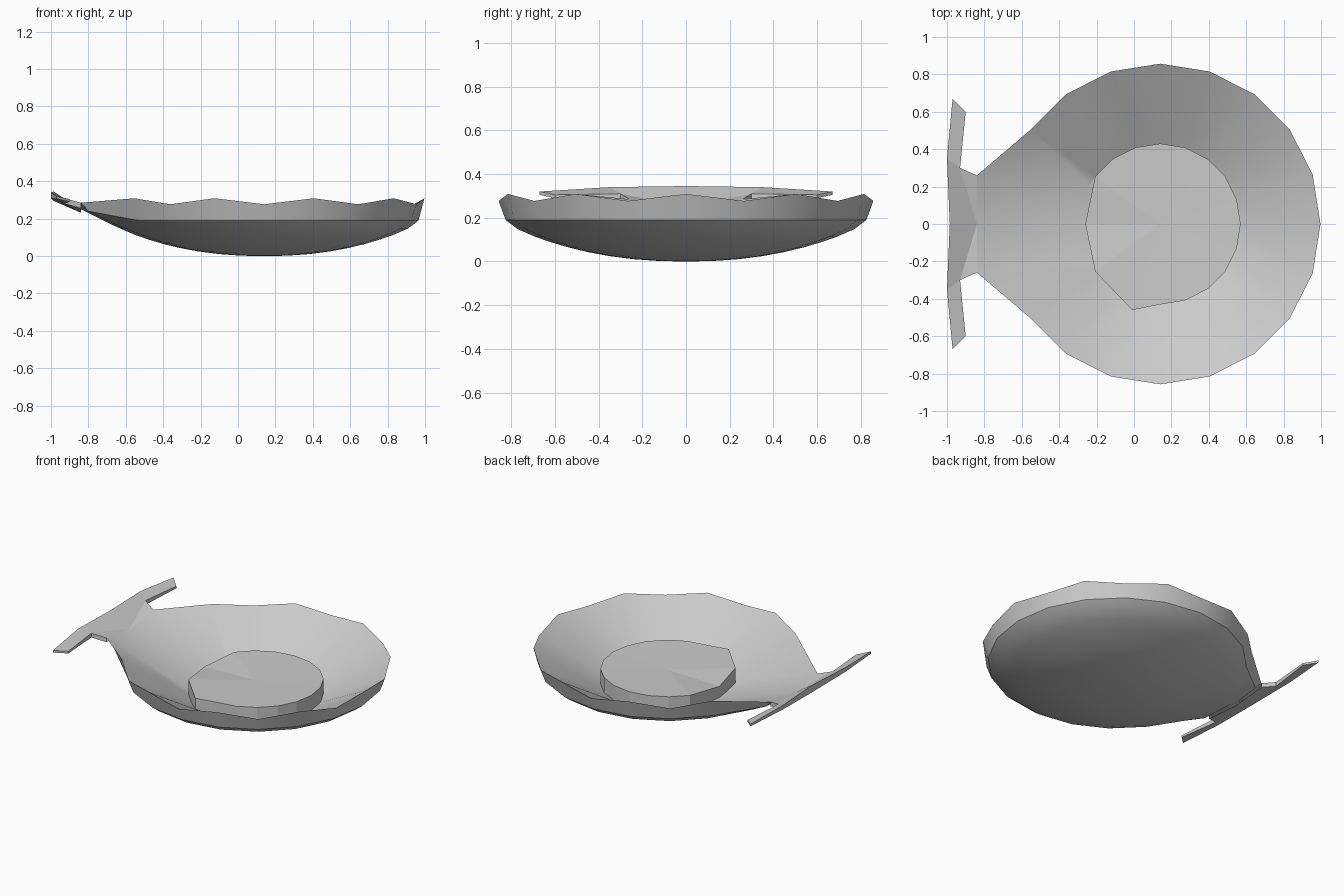
import bpy, bmesh
from math import cos, sin, pi, radians

if "Cube" in bpy.data.objects:
    bpy.data.objects.remove(bpy.data.objects["Cube"])

N, CX = 20, 0.14
TAIL = (9, 10, 11)


def finish(name, bm, smooth):
    bmesh.ops.recalc_face_normals(bm, faces=bm.faces)
    me = bpy.data.meshes.new(name)
    bm.to_mesh(me)
    bm.free()
    ob = bpy.data.objects.new(name, me)
    bpy.context.collection.objects.link(ob)
    bpy.context.view_layer.objects.active = ob
    ob.select_set(True)
    if smooth:
        bpy.ops.object.shade_smooth_by_angle(angle=radians(20))
    ob.select_set(False)
    return ob


def ring(bm, r, z, wave=0.0, tail=None):
    """20-sided ring; tail = (x, half_width, side_z, middle_z) reshapes the back."""
    out = []
    for k in range(N):
        a = 2 * pi * k / N
        p = [CX + r * cos(a), r * sin(a), z + (wave if k % 2 == 0 else -wave)]
        if tail and k in TAIL:
            x, w, zs, zm = tail
            p = [x, w * (10 - k), zm if k == 10 else zs]
        out.append(bm.verts.new(p))
    return out


def bridge(bm, a, b):
    for k in range(len(a)):
        j = (k + 1) % len(a)
        bm.faces.new((a[k], a[j], b[j], b[k]))


def fan(bm, loop, centre):
    c = bm.verts.new(centre)
    for k in range(len(loop)):
        bm.faces.new((loop[k], loop[(k + 1) % len(loop)], c))


# dish: rounded underside, scalloped rim, sloping inside drawn out to the tail
bm = bmesh.new()
rings = [ring(bm, r, .113 * (r / .69) ** 2.25)
         for r in (.12, .24, .35, .45, .54, .62, .69)]
rings += [ring(bm, .77, .148, 0, (-.68, .24, .18, .17)),
          ring(bm, .825, .19, 0, (-.80, .25, .24, .23)),
          ring(bm, .857, .293, .016, (-.84, .26, .285, .25)),
          ring(bm, .43, .055, 0, (-.24, .20, .055, .055))]
for a, b in zip(rings, rings[1:]):
    bridge(bm, a, b)
fan(bm, rings[0], (CX, 0, 0))
fan(bm, rings[-1], (CX, 0, .05))
finish("dish", bm, True)

# filling: raised round slab, two corners cut and one corner pushed out
bm = bmesh.new()
top, low = [], []
for k in range(N):
    if k in (9, 11, 13):
        continue
    a, r = 2 * pi * k / N, .43
    x, y, z = CX + r * cos(a), r * sin(a), .16
    if k == 10:
        x, z = -.26, .14
    if k == 14:
        x, y = -.01, -.46
    top.append(bm.verts.new((x, y, z)))
    low.append(bm.verts.new((x, y, .052)))
bridge(bm, low, top)
fan(bm, top, (CX, 0, .15))
fan(bm, low, (CX, 0, .052))
finish("filling", bm, False)

# tail fin: half outline (x, y, top z, bottom z), mirrored
half = [(-.84, 0, .25, .232), (-.84, .26, .285, .255), (-.93, .30, .31, .28),
        (-.90, .60, .305, .29), (-.97, .67, .32, .305), (-1.0, .35, .34, .31),
        (-.985, 0, .345, .295)]
bm = bmesh.new()
up = [bm.verts.new((x, y, t)) for x, y, t, b in half]
dn = [bm.verts.new((x, y, b)) for x, y, t, b in half]
for v in (up, dn):
    for f in ((0, 1, 2), (0, 2, 5, 6), (2, 3, 4, 5)):
        bm.faces.new([v[i] for i in f])
for i in range(1, 6):
    bm.faces.new((up[i], up[i + 1], dn[i + 1], dn[i]))
geom = bm.verts[:] + bm.edges[:] + bm.faces[:]
bmesh.ops.mirror(bm, geom=geom, axis='Y', merge_dist=0.001)
finish("tail_fin", bm, False)
